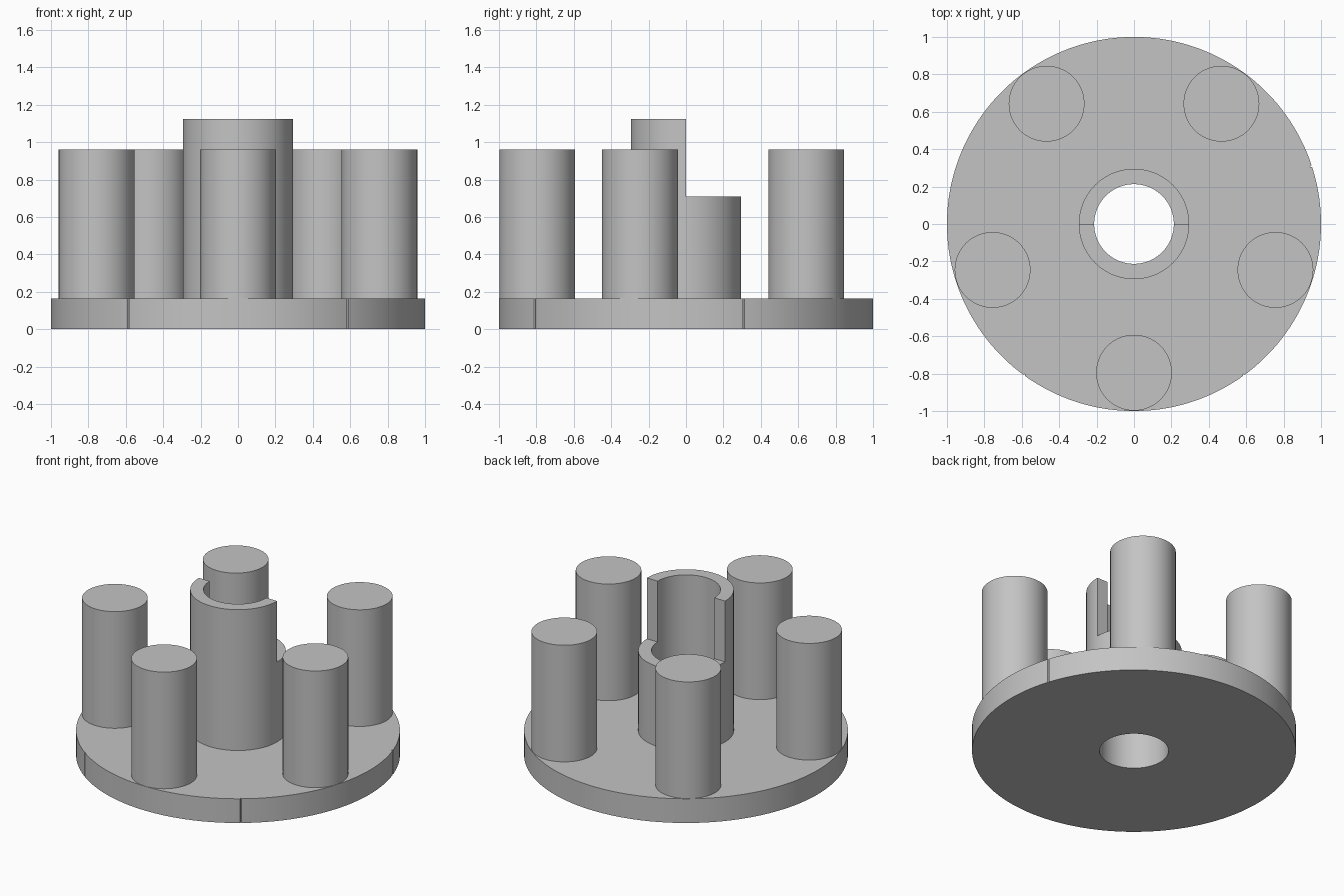
import bpy
import bmesh
from math import radians, cos, sin

BORE, HUB_R, RIM_R = 0.213, 0.295, 1.0
BASE_H, HUB_LOW, HUB_TOP, PIN_TOP = 0.165, 0.71, 1.125, 0.96
PIN_R, PIN_ORBIT = 0.2025, 0.795
SEAMS = (18, 234, 306)  # thin rim grooves, in degrees

cube = bpy.data.objects.get("Cube")
if cube:
    bpy.data.objects.remove(cube, do_unlink=True)

grey = bpy.data.materials.new("plain_grey")
grey.use_nodes = True
colour = (0.55, 0.55, 0.55, 1)
grey.diffuse_color = colour
grey.node_tree.nodes["Principled BSDF"].inputs["Base Color"].default_value = colour


def finish(bm, name):
    """Turn a bmesh into a shaded object."""
    mesh = bpy.data.meshes.new(name)
    bm.to_mesh(mesh)
    bm.free()
    mesh.materials.append(grey)
    obj = bpy.data.objects.new(name, mesh)
    bpy.context.collection.objects.link(obj)
    bpy.ops.object.select_all(action='DESELECT')
    obj.select_set(True)
    bpy.context.view_layer.objects.active = obj
    bpy.ops.object.shade_smooth_by_angle(angle=radians(30))
    return obj


def lathe(profile, angles, seams=()):
    """Revolve (radius, z) points about z, nicking the rim at the seams."""
    bm = bmesh.new()
    rings = []
    for a in angles:
        ring = []
        for r, z in profile:
            if r == RIM_R and a in seams:
                r -= 0.01
            t = radians(a)
            ring.append(bm.verts.new((r * cos(t), r * sin(t), z)))
        rings.append(ring)
    for i, ring in enumerate(rings):
        after = rings[(i + 1) % len(rings)]
        for j in range(len(profile) - 1):
            bm.faces.new((ring[j], after[j], after[j + 1], ring[j + 1]))
    return bm


steps = list(range(0, 360, 2))

# Round base plate with a central bore and narrow rim grooves
plate_steps = sorted(steps + [s + d for s in SEAMS for d in (-0.3, 0.3)])
plate = lathe([(BORE, BASE_H), (BORE, 0), (RIM_R, 0), (RIM_R, BASE_H),
               (HUB_R, BASE_H)], plate_steps, SEAMS)
finish(plate, "base_plate")

# Hollow hub, with its front half raised
hub = lathe([(HUB_R, BASE_H), (HUB_R, HUB_LOW), (BORE, HUB_LOW),
             (BORE, BASE_H)], steps)
hub.normal_update()
front = [f for f in hub.faces
         if f.normal.z > 0.9 and f.calc_center_median().y < 0]
grown = bmesh.ops.extrude_face_region(hub, geom=front)["geom"]
bmesh.ops.translate(hub, vec=(0, 0, HUB_TOP - HUB_LOW),
                    verts=[v for v in grown if isinstance(v, bmesh.types.BMVert)])
leftover = [f for f in front if f.is_valid]
if leftover:
    bmesh.ops.delete(hub, geom=leftover, context='FACES')
bmesh.ops.recalc_face_normals(hub, faces=hub.faces)
finish(hub, "split_hub")

# Five pins evenly spaced, the first at the front
for i in range(5):
    bm = bmesh.new()
    bmesh.ops.create_cone(bm, cap_ends=True, segments=96, radius1=PIN_R,
                          radius2=PIN_R, depth=PIN_TOP - BASE_H)
    t = radians(-90 + 72 * i)
    bmesh.ops.translate(bm, verts=bm.verts, vec=(
        PIN_ORBIT * cos(t), PIN_ORBIT * sin(t), (PIN_TOP + BASE_H) / 2))
    finish(bm, f"pin_{i + 1}")
